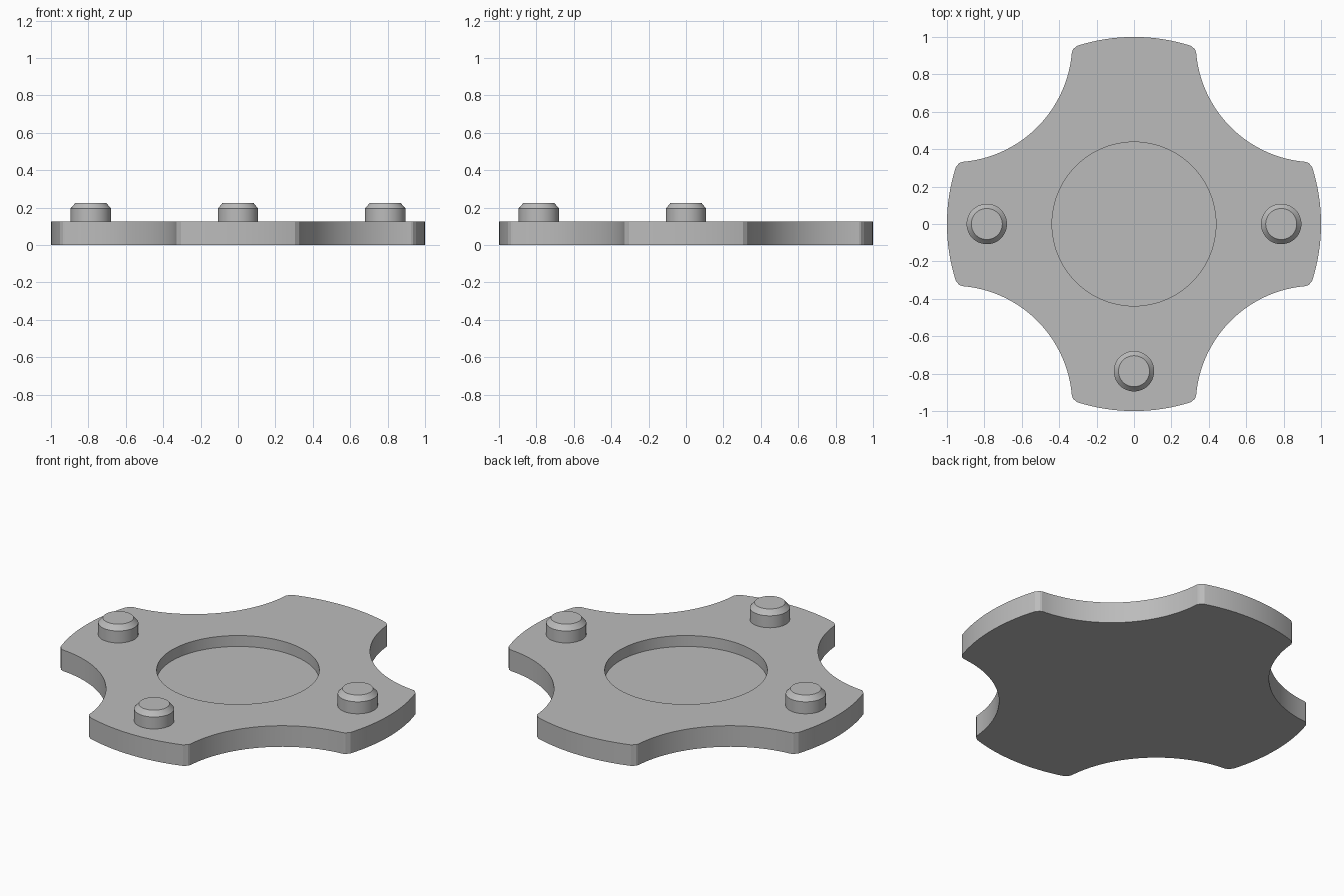
import bpy, bmesh, math

if "Cube" in bpy.data.objects:
    bpy.data.objects.remove(bpy.data.objects["Cube"])

PLATE_TOP, POCKET_FLOOR = 0.125, 0.06
POCKET_R = 0.438
SCALLOP_C, SCALLOP_R = 0.97, 0.64

grey = bpy.data.materials.new("plain grey")
grey.diffuse_color = (0.5, 0.5, 0.5, 1)
grey.use_nodes = True
grey.node_tree.nodes["Principled BSDF"].inputs["Base Color"].default_value = grey.diffuse_color


def finish(name, bm):
    """Turn a bmesh into a named, shaded object."""
    bmesh.ops.recalc_face_normals(bm, faces=bm.faces)
    mesh = bpy.data.meshes.new(name)
    bm.to_mesh(mesh)
    bm.free()
    mesh.materials.append(grey)
    obj = bpy.data.objects.new(name, mesh)
    bpy.context.collection.objects.link(obj)
    bpy.ops.object.select_all(action='DESELECT')
    obj.select_set(True)
    bpy.context.view_layer.objects.active = obj
    bpy.ops.object.shade_smooth_by_angle(angle=math.radians(25))
    return obj


def circle(radius, n):
    return [(radius * math.cos(2 * math.pi * i / n),
             radius * math.sin(2 * math.pi * i / n)) for i in range(n)]


def quarter_outline():
    """Right lobe edge, rounded corner and scallop up to the top lobe."""
    half = math.asin(0.305)
    pts = [(math.cos(a), math.sin(a))
           for a in (half * (i / 8 - 1) for i in range(17))]
    corner = [(0.946, 0.312), (0.935, 0.325), (0.921, 0.331)]
    pts += corner
    # scallop sweeps clockwise around its centre on the diagonal
    a0, a1 = math.radians(266), math.radians(184)
    for i in range(33):
        a = a0 + (a1 - a0) * i / 32
        pts.append((SCALLOP_C + SCALLOP_R * math.cos(a),
                    SCALLOP_C + SCALLOP_R * math.sin(a)))
    pts += [(y, x) for x, y in reversed(corner)]
    return pts


# Plate: four-lobed outline with a round pocket sunk in the top
outline = []
for k in range(4):
    c, s = (1, 0, -1, 0)[k], (0, 1, 0, -1)[k]
    outline += [(x * c - y * s, x * s + y * c) for x, y in quarter_outline()]

bm = bmesh.new()


def ring(points, z):
    verts = [bm.verts.new((x, y, z)) for x, y in points]
    edges = [bm.edges.new((verts[i - 1], verts[i])) for i in range(len(verts))]
    return verts, edges


def wall(low, high):
    for i in range(len(low)):
        bm.faces.new((low[i - 1], low[i], high[i], high[i - 1]))


bottom, _ = ring(outline, 0)
top, top_edges = ring(outline, PLATE_TOP)
rim, rim_edges = ring(circle(POCKET_R, 96), PLATE_TOP)
floor, _ = ring(circle(POCKET_R, 96), POCKET_FLOOR)
bmesh.ops.triangle_fill(bm, edges=top_edges + rim_edges, use_beauty=True)
wall(bottom, top)
wall(floor, rim)
bm.faces.new(bottom)
bm.faces.new(floor)
finish("plate", bm)

# Pegs: lathed studs with a small shoulder and a chamfered tip
PEG = [(0.108, PLATE_TOP - 0.01), (0.108, 0.196), (0.101, 0.203), (0.083, 0.225)]
for name, px, py in (("left_peg", -0.787, 0), ("right_peg", 0.787, 0),
                     ("front_peg", 0, -0.787)):
    bm = bmesh.new()
    rings = [ring([(x + px, y + py) for x, y in circle(r, 48)], z)[0]
             for r, z in PEG]
    for low, high in zip(rings, rings[1:]):
        wall(low, high)
    bm.faces.new(rings[0])
    bm.faces.new(rings[-1])
    finish(name, bm)
